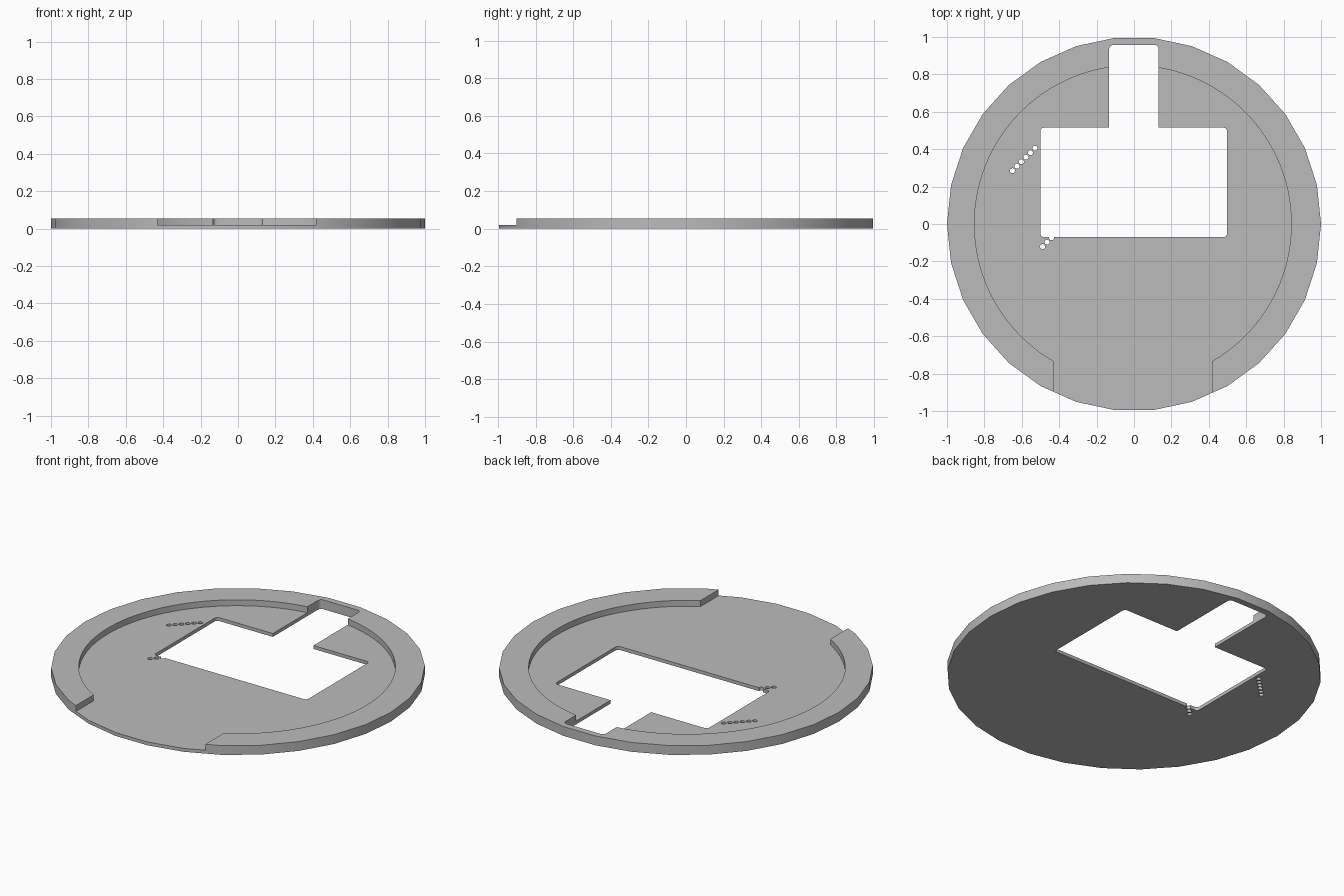
import bpy, bmesh, math
from math import cos, sin, pi

if "Cube" in bpy.data.objects:
    bpy.data.objects.remove(bpy.data.objects["Cube"], do_unlink=True)

HEIGHT, FLOOR = 0.055, 0.02
RECESS_X, RECESS_R = -0.006, 0.847

grey = bpy.data.materials.new("plain grey")
grey.use_nodes = True
grey.diffuse_color = (0.5, 0.5, 0.5, 1)
grey.node_tree.nodes["Principled BSDF"].inputs["Base Color"].default_value = (0.5, 0.5, 0.5, 1)


def arc(cx, cy, r, start, end, steps):
    """Points along an arc, both ends included."""
    angles = [start + (end - start) * i / steps for i in range(steps + 1)]
    return [(cx + r * cos(a), cy + r * sin(a)) for a in angles]


def circle(cx, cy, r, sides):
    return arc(cx, cy, r, 0, 2 * pi, sides)[:-1]


def rounded_rect(x0, x1, y0, y1, r):
    corners = [(x1 - r, y1 - r), (x0 + r, y1 - r), (x0 + r, y0 + r), (x1 - r, y0 + r)]
    points = []
    for i, (cx, cy) in enumerate(corners):
        points += arc(cx, cy, r, i * pi / 2, (i + 1) * pi / 2, 4)
    return points


def prism(name, outline, z0, z1):
    """Extrude a flat outline between two heights."""
    bm = bmesh.new()
    face = bm.faces.new([bm.verts.new((x, y, z0)) for x, y in outline])
    top = bmesh.ops.extrude_face_region(bm, geom=[face])["geom"]
    bmesh.ops.translate(bm, vec=(0, 0, z1 - z0),
                        verts=[g for g in top if isinstance(g, bmesh.types.BMVert)])
    bmesh.ops.recalc_face_normals(bm, faces=bm.faces)
    mesh = bpy.data.meshes.new(name)
    bm.to_mesh(mesh)
    bm.free()
    mesh.materials.append(grey)
    obj = bpy.data.objects.new(name, mesh)
    bpy.context.collection.objects.link(obj)
    return obj


def cut(target, outline, z0=-0.1, z1=0.2):
    """Subtract an extruded outline from the target."""
    cutter = prism("cutter", outline, z0, z1)
    cutter.hide_render = True
    mod = target.modifiers.new("cut", "BOOLEAN")
    mod.operation, mod.solver, mod.object = "DIFFERENCE", "EXACT", cutter
    bpy.context.view_layer.objects.active = target
    bpy.ops.object.modifier_apply(modifier=mod.name)
    bpy.data.objects.remove(cutter, do_unlink=True)


# Thirty-sided disc
base = prism("base_plate", circle(0, 0, 1, 30), 0, HEIGHT)

# Round recess that leaves a raised rim, open at the front
left, right = -0.43, 0.418
start = -math.acos((right - RECESS_X) / RECESS_R)
end = pi + math.acos((RECESS_X - left) / RECESS_R)
recess = arc(RECESS_X, 0, RECESS_R, start, end, 96)
cut(base, recess + [(left, -1.2), (right, -1.2)], FLOOR)

# Rectangular window and the slot running back from it
cut(base, rounded_rect(-0.5, 0.497, -0.07, 0.515, 0.018))
cut(base, rounded_rect(-0.133, 0.132, 0.2, 0.957, 0.022))

# Two diagonal rows of small through holes
for x, y, count in [(-0.65, 0.285, 6), (-0.489, -0.121, 3)]:
    for i in range(count):
        cut(base, circle(x + 0.024 * i, y + 0.024 * i, 0.0135, 16))

# Smooth curved walls, crisp edges
bpy.ops.object.select_all(action="DESELECT")
base.select_set(True)
bpy.context.view_layer.objects.active = base
bpy.ops.object.shade_smooth_by_angle(angle=math.radians(30))
